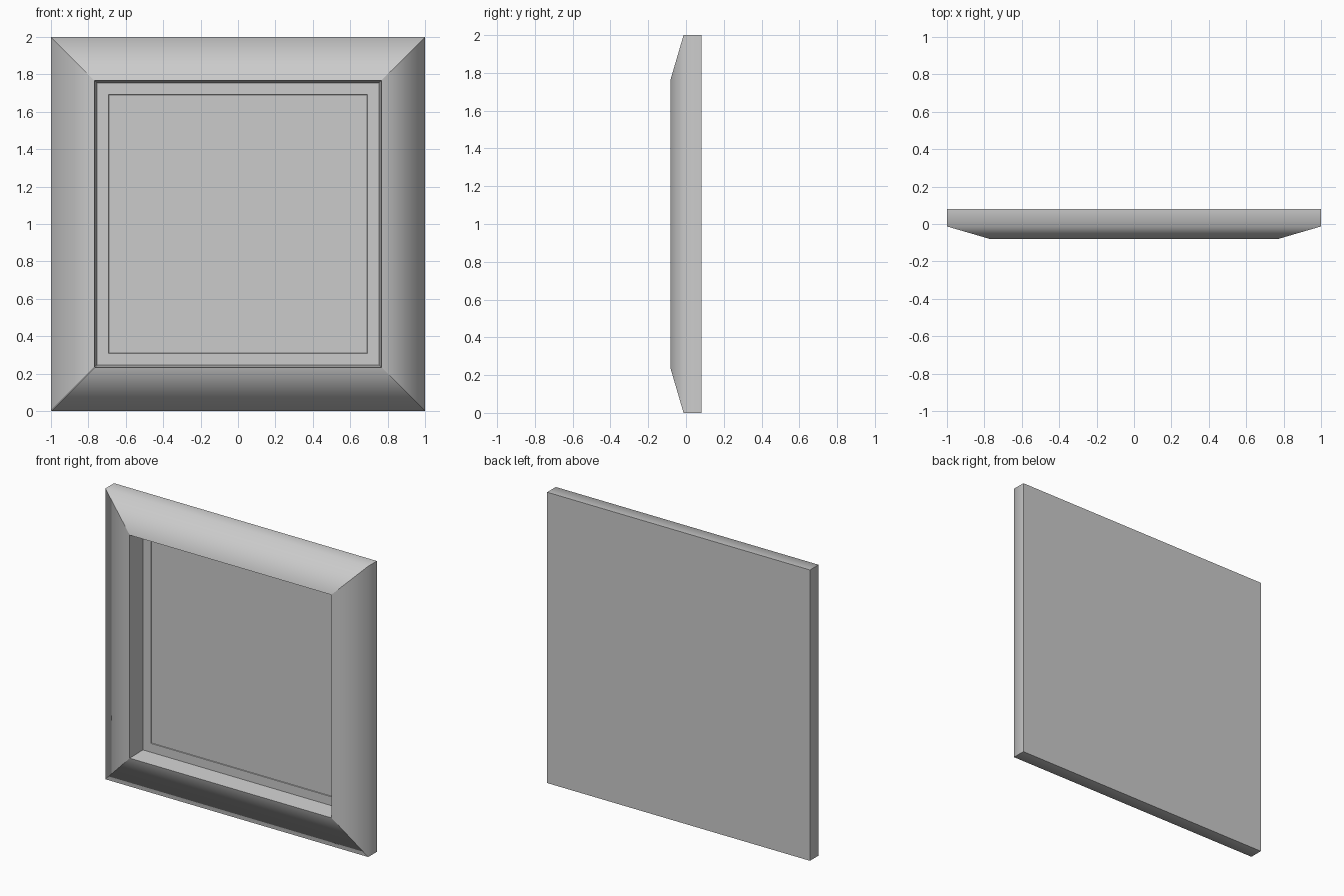
import bpy, bmesh, math
from mathutils import Matrix, Vector

if "Cube" in bpy.data.objects:
    bpy.data.objects.remove(bpy.data.objects["Cube"])

CENTRE = Vector((0, 0, 1))


def make_object(name, bm):
    mesh = bpy.data.meshes.new(name)
    bm.to_mesh(mesh)
    bm.free()
    obj = bpy.data.objects.new(name, mesh)
    bpy.context.collection.objects.link(obj)
    return obj


def shade_smooth(obj, degrees):
    bpy.ops.object.select_all(action='DESELECT')
    obj.select_set(True)
    bpy.context.view_layer.objects.active = obj
    bpy.ops.object.shade_smooth_by_angle(angle=math.radians(degrees))


def mitred_rail(name, profile, turn):
    """One frame side; profile points are (distance from centre, y)."""
    bm = bmesh.new()
    rot = Matrix.Rotation(turn, 3, 'Y')
    rows = [[bm.verts.new(CENTRE + rot @ Vector((s * h, y, h))) for s in (-1, 1)]
            for h, y in profile]
    for a, b in zip(rows, rows[1:]):
        bm.faces.new((a[0], b[0], b[1], a[1]))
    obj = make_object(name, bm)
    shade_smooth(obj, 80)
    return obj


def stepped_panel(name, steps):
    """Closed square loft through (half size, y) steps."""
    bm = bmesh.new()
    rings = [[bm.verts.new(CENTRE + Vector((h * sx, y, h * sz)))
              for sx, sz in ((-1, -1), (1, -1), (1, 1), (-1, 1))] for h, y in steps]
    bm.faces.new(rings[0])
    bm.faces.new(rings[-1])
    for a, b in zip(rings, rings[1:]):
        for i in range(4):
            j = (i + 1) % 4
            bm.faces.new((a[i], a[j], b[j], b[i]))
    bmesh.ops.recalc_face_normals(bm, faces=bm.faces)
    return make_object(name, bm)


# Four separate mitred sides: outer edge, sloped face, inner wall
rail_profile = [(1.0, 0.081), (1.0, -0.013), (0.767, -0.081), (0.753, 0.042)]
for i, side in enumerate(("top", "right", "bottom", "left")):
    mitred_rail(side + "_frame_rail", rail_profile, i * math.pi / 2)

# Flat back, with a border and slightly sunken picture area in front
stepped_panel("backing_and_picture", [(1.0, 0.081), (0.753, 0.042),
                                      (0.692, 0.042), (0.690, 0.046)])
